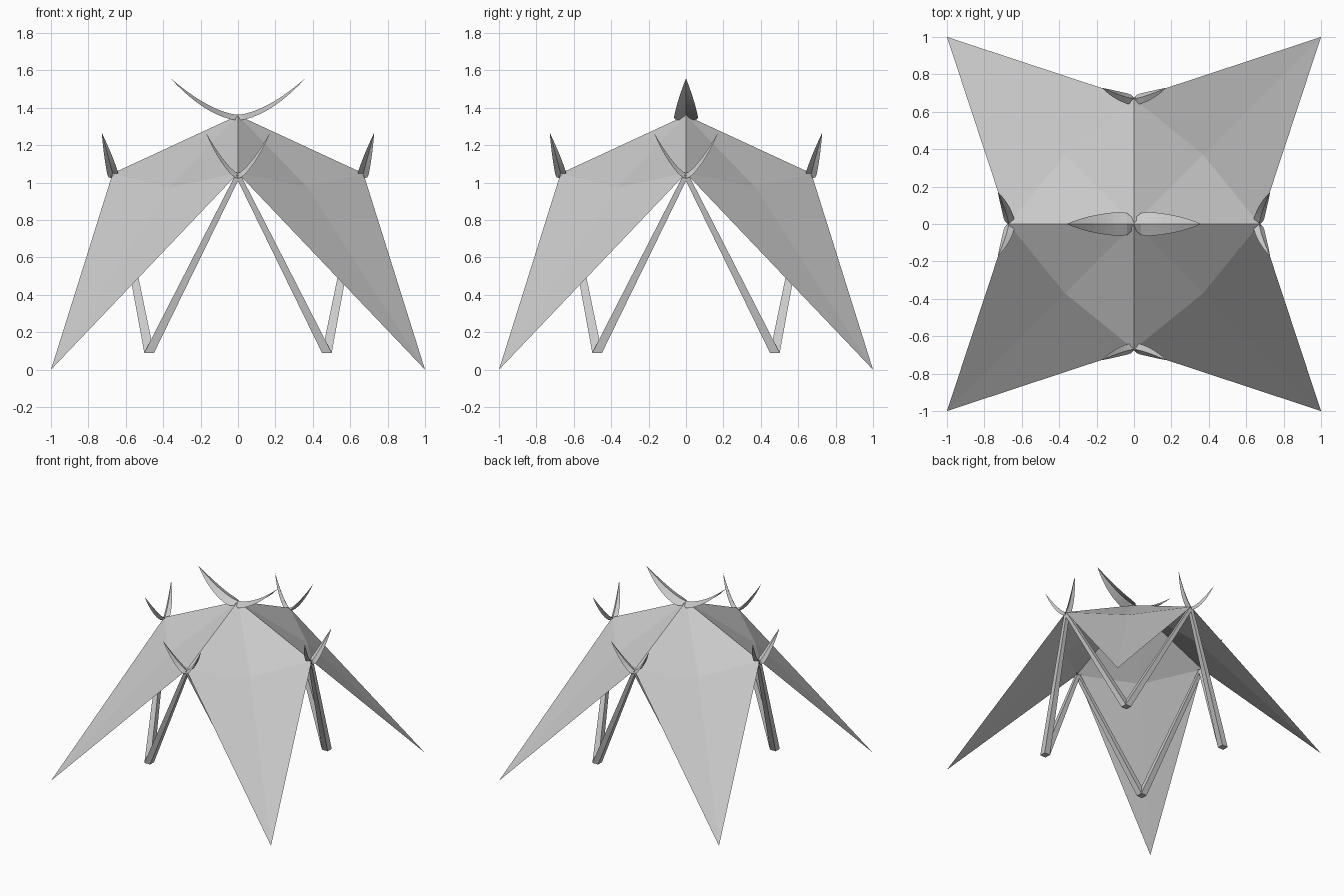
import bpy, math
from mathutils import Matrix, Vector

old = bpy.data.objects.get("Cube")
if old:
    bpy.data.objects.remove(old, do_unlink=True)

grey = bpy.data.materials.new("light grey")
grey.use_nodes = True
grey.diffuse_color = (0.6, 0.6, 0.6, 1)
grey.node_tree.nodes["Principled BSDF"].inputs["Base Color"].default_value = (0.6, 0.6, 0.6, 1)


def add_mesh(name, verts, faces, matrix=None):
    mesh = bpy.data.meshes.new(name)
    mesh.from_pydata(verts, [], faces)
    mesh.materials.append(grey)
    obj = bpy.data.objects.new(name, mesh)
    bpy.context.collection.objects.link(obj)
    if matrix is not None:
        obj.matrix_world = matrix
    return obj


def quarter(i):
    return Matrix.Rotation(i * math.pi / 2, 4, "Z")


APEX = Vector((0, 0, 1.36))
SIDE = Vector((0.67, 0, 1.05))
FOLD = Vector((0.37, 0.37, 0.975))
CORNER = Vector((1, 1, 0))

# canopy: four wings, each folded inwards along its diagonal
verts, faces = [APEX], []
for i in range(4):
    verts += [quarter(i) @ p for p in (SIDE, FOLD, CORNER)]
for i in range(4):
    side, fold, corner = (1 + 3 * i + k for k in range(3))
    next_side = 1 + 3 * ((i + 1) % 4)
    faces += [(0, side, fold), (0, fold, next_side),
              (side, corner, fold), (fold, corner, next_side)]
add_mesh("canopy", verts, faces)


# tapered square poles, two rising from each foot to the neighbouring peaks
def pole(name, foot, top, matrix):
    square = [(-1, -1), (1, -1), (1, 1), (-1, 1)]
    pts = [c + Vector((x * r, y * r, 0)) for c, r in ((foot, 0.026), (top, 0.015))
           for x, y in square]
    sides = [(k, (k + 1) % 4, 4 + (k + 1) % 4, 4 + k) for k in range(4)]
    add_mesh(name, pts, [(3, 2, 1, 0), (4, 5, 6, 7)] + sides, matrix)


FOOT = Vector((0.475, 0.475, 0.09))
for i in range(4):
    pole(f"pole_a_{i}", FOOT, Vector((0.66, 0, 1.04)), quarter(i))
    pole(f"pole_b_{i}", FOOT, Vector((0, 0.66, 1.04)), quarter(i))


# horns: pairs of curved leaf blades with a raised centre ridge
def horns(name, span, rise, half_width, drop, power, matrix):
    steps = 10
    pts, quads = [], []
    for sign in (-1, 1):
        base = len(pts)
        for k in range(steps + 1):
            t = k / steps
            w = half_width * min(1, 0.4 + 5 * t) * (1 - t ** 2.2)
            x, z = sign * span * t, rise * t ** power
            sag = drop * (1 - t ** 2)
            inward = sag * 0.45 * sign * t
            pts += [(x, 0, z), (x + inward, -w, z - sag), (x + inward, w, z - sag)]
        for k in range(steps):
            a, b = base + 3 * k, base + 3 * k + 3
            for p, q in ((0, 1), (2, 0)):
                f = (a + p, a + q, b + q, b + p)
                quads.append(f if sign > 0 else f[::-1])
    add_mesh(name, pts, quads, matrix)


horns("top_horns", 0.36, 0.195, 0.066, 0.03, 1.6,
      Matrix.Translation((0, 0, 1.363)))
for i in range(4):
    tilt = Matrix.Rotation(math.radians(15), 4, "X")
    place = Matrix.Translation((0, -0.67, 1.05))
    horns(f"side_horns_{i}", 0.172, 0.225, 0.03, 0.025, 1.35,
          quarter(i) @ place @ tilt)
